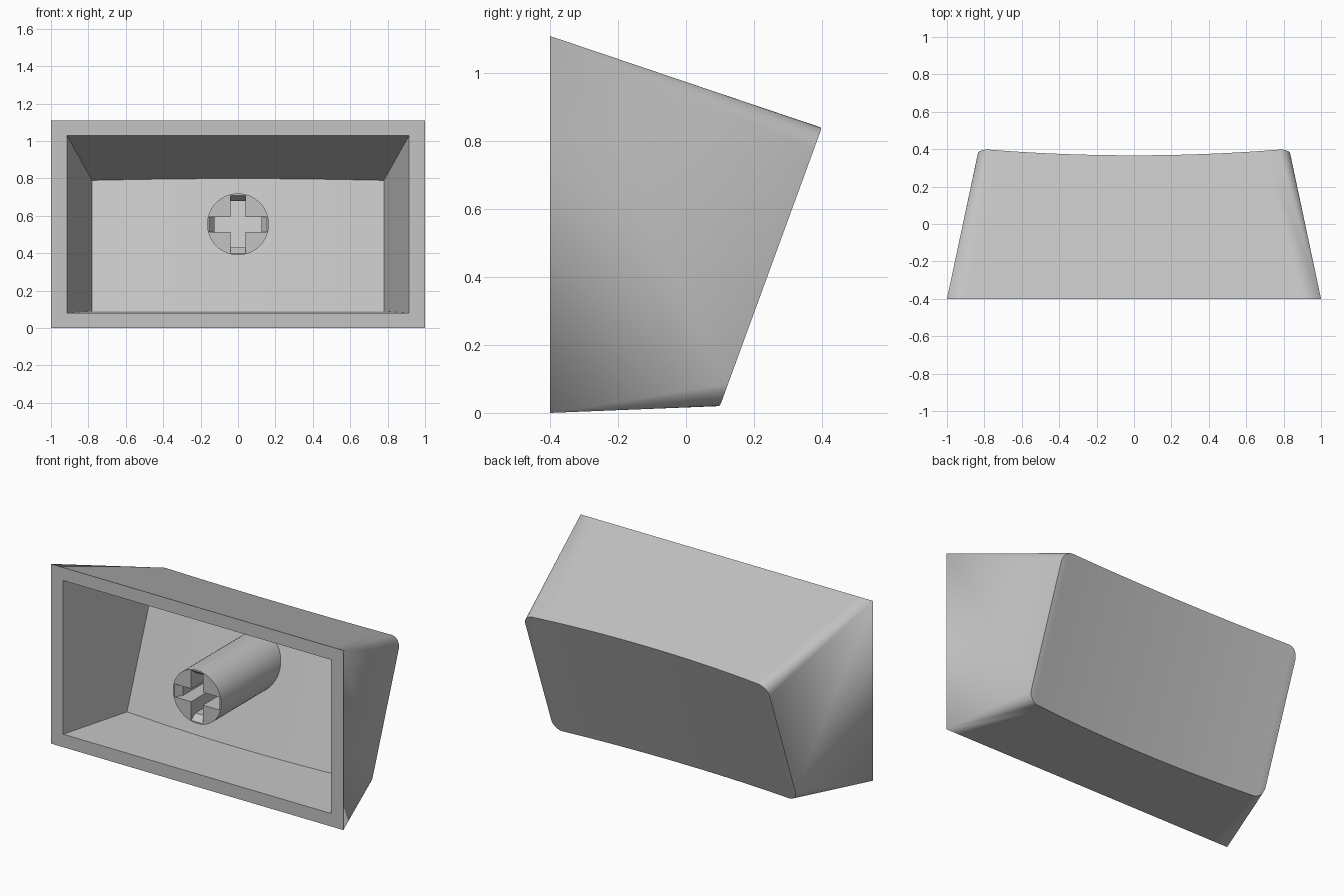
import bpy, bmesh
from math import sin, cos, pi, radians
from mathutils import Matrix, Vector

if "Cube" in bpy.data.objects:
    bpy.data.objects.remove(bpy.data.objects["Cube"], do_unlink=True)

FRONT = -0.4      # plane of the open side
COLS = 20         # columns across the dished face

grey = bpy.data.materials.new("light grey plastic")
grey.use_nodes = True
grey.diffuse_color = (0.55, 0.55, 0.55, 1)
grey.node_tree.nodes["Principled BSDF"].inputs["Base Color"].default_value = grey.diffuse_color


def finish(name, bm):
    bmesh.ops.recalc_face_normals(bm, faces=bm.faces)
    mesh = bpy.data.meshes.new(name)
    bm.to_mesh(mesh)
    bm.free()
    obj = bpy.data.objects.new(name, mesh)
    bpy.context.collection.objects.link(obj)
    mesh.materials.append(grey)
    return obj


def select(obj):
    bpy.ops.object.select_all(action='DESELECT')
    obj.select_set(True)
    bpy.context.view_layer.objects.active = obj


def smooth(obj):
    select(obj)
    bpy.ops.object.shade_smooth_by_angle(angle=radians(30))


def inner_plane(z):
    return 0.03 + 0.26 * (z - 0.09) / 0.70


def outer_plane(z):
    return 0.10 + 0.30 * (z - 0.02) / 0.82


def loft(bm, front, back, plane, dish, radius, arc_steps):
    """Loft a sharp front rectangle to a dished, rounded back face.
    front and back are (half width, bottom, top). Returns the front vertices."""
    fw, fb, ft = front
    bw, bb, bt = back
    flat = bw - radius
    lower = [bm.verts.new((fw * (2 * i / COLS - 1), FRONT, fb)) for i in range(COLS + 1)]
    upper = [bm.verts.new((v.co.x, FRONT, ft)) for v in lower]

    # columns: x, inset from top and bottom, index of the matching front vertex
    arc = [(flat + radius * cos(a), radius * (1 - sin(a)))
           for a in (pi / 2 * k / arc_steps for k in range(arc_steps))] if radius else []
    cols = [(-x, d, 0) for x, d in arc]
    cols += [(flat * (2 * i / COLS - 1), 0, i) for i in range(COLS + 1)]
    cols += [(x, d, COLS) for x, d in reversed(arc)]

    def back_vert(start, x, z):
        # slide along the wall until it meets the dished surface
        end = Vector((x, plane(z), z))
        sink = dish * max(0, 1 - (x / (bw - 0.03)) ** 2)
        p = end
        for _ in range(6):
            t = (plane(p.z) - sink - FRONT) / (end.y - FRONT)
            p = start.co.lerp(end, t)
        return bm.verts.new(p)

    low = [back_vert(lower[i], x, bb + d) for x, d, i in cols]
    top = [back_vert(upper[i], x, bt - d) for x, d, i in cols]
    for k in range(len(cols) - 1):
        i, j = cols[k][2], cols[k + 1][2]
        bm.faces.new((low[k], low[k + 1], top[k + 1], top[k]))
        for edge, rim in ((low, lower), (top, upper)):
            ends = (rim[j], rim[i]) if i != j else (rim[i],)
            bm.faces.new((edge[k], edge[k + 1]) + ends)
    for k, i in ((0, 0), (-1, COLS)):
        bm.faces.new((low[k], top[k], upper[i], lower[i]))
    return lower, upper


# Hollow cap: outer skin, inner skin and the rim joining them
bm = bmesh.new()
out_low, out_up = loft(bm, (1, 0, 1.11), (0.835, 0.02, 0.84), outer_plane, 0.037, 0.065, 8)
in_low, in_up = loft(bm, (0.915, 0.08, 1.03), (0.78, 0.09, 0.79), inner_plane, 0.03, 0, 0)
for a, b in ((out_low, in_low), (out_up, in_up)):
    for i in range(COLS):
        bm.faces.new((a[i], a[i + 1], b[i + 1], b[i]))
for i in (0, COLS):
    bm.faces.new((out_low[i], out_up[i], in_up[i], in_low[i]))
cap = finish("cap_shell", bm)
smooth(cap)

# Round stem, with its far end sunk into the sloping back wall
CENTRE = 0.555
bm = bmesh.new()
bmesh.ops.create_cone(bm, cap_ends=True, segments=64, radius1=0.165, radius2=0.165, depth=1,
                      matrix=Matrix.Translation((0, 0, CENTRE)) @ Matrix.Rotation(pi / 2, 4, 'X'))
for v in bm.verts:
    v.co.y = FRONT if v.co.y < 0 else inner_plane(v.co.z) + 0.02
stem = finish("stem", bm)


# Cross-shaped socket: two slots with chamfered ends at the mouth
def slot_cutter(name, upright):
    bm = bmesh.new()
    rings = []
    for y, half in ((FRONT - 0.04, 0.185), (FRONT + 0.04, 0.125), (0.6, 0.125)):
        corners = [(-half, -0.04), (half, -0.04), (half, 0.04), (-half, 0.04)]
        if upright:
            corners = [(b, a) for a, b in corners]
        rings.append([bm.verts.new((x, y, CENTRE + z)) for x, z in corners])
    for r, s in zip(rings, rings[1:]):
        for k in range(4):
            n = (k + 1) % 4
            bm.faces.new((r[k], r[n], s[n], s[k]))
    bm.faces.new(rings[0])
    bm.faces.new(rings[-1])
    cutter = finish(name, bm)
    cutter.hide_render = True
    return cutter


for name, upright in (("slot_across", False), ("slot_upright", True)):
    cutter = slot_cutter(name, upright)
    cut = stem.modifiers.new(name, 'BOOLEAN')
    cut.operation = 'DIFFERENCE'
    cut.solver = 'EXACT'
    cut.object = cutter
    select(stem)
    bpy.ops.object.modifier_apply(modifier=name)
    bpy.data.objects.remove(cutter, do_unlink=True)
smooth(stem)
